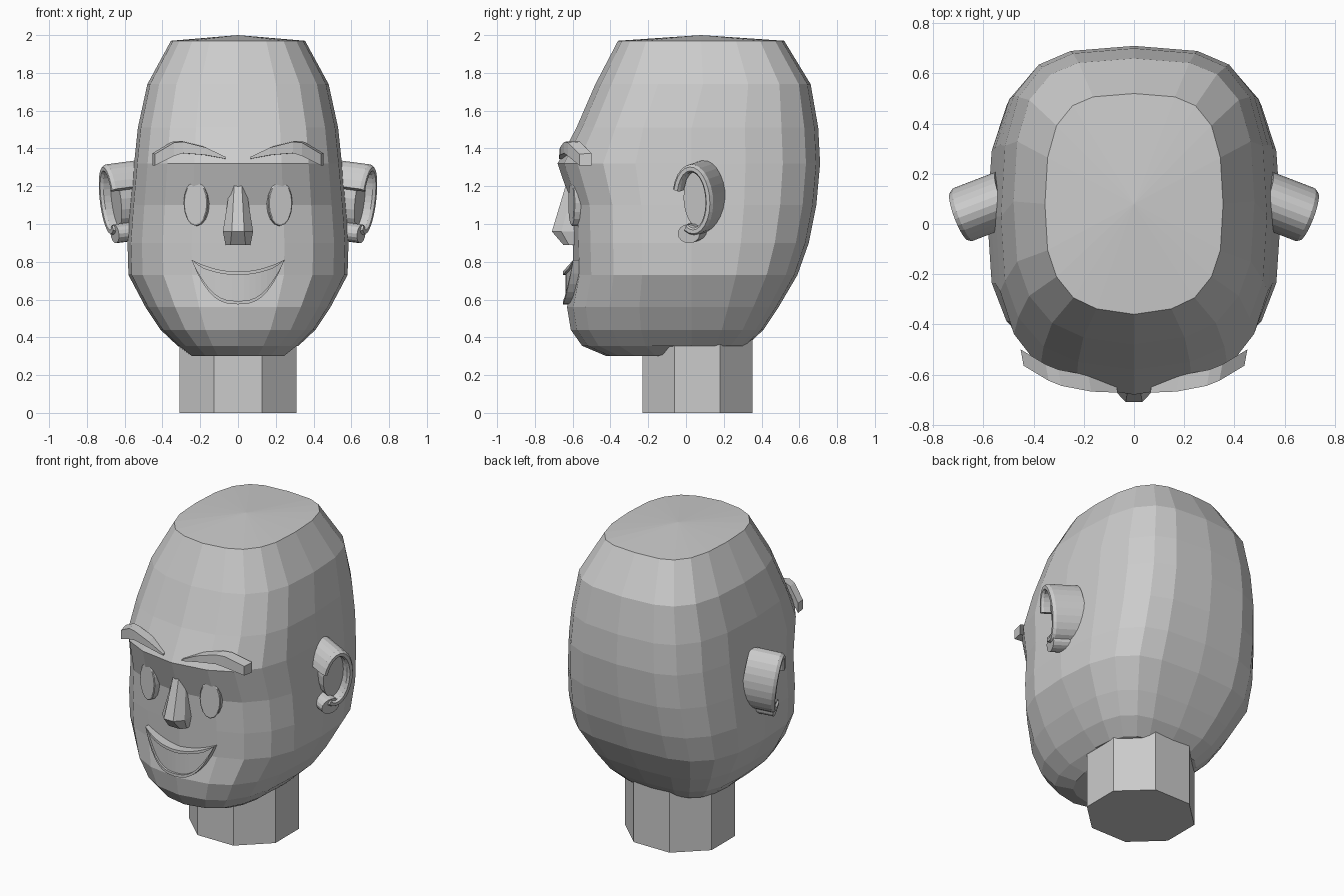
import bpy
import bmesh
from math import sin, cos, pi, radians
from mathutils import Matrix, Vector

if "Cube" in bpy.data.objects:
    bpy.data.objects.remove(bpy.data.objects["Cube"])

grey = bpy.data.materials.new("plain grey")
grey.use_nodes = True
grey.diffuse_color = (0.6, 0.6, 0.6, 1)
grey.node_tree.nodes["Principled BSDF"].inputs["Base Color"].default_value = (0.6, 0.6, 0.6, 1)


def loft(name, sections, tips=None, mirror=False):
    """Skin a row of equal closed sections; close the ends flat or with fan tips."""
    bm = bmesh.new()
    rows = [[bm.verts.new(p) for p in s] for s in sections]
    n = len(rows[0])
    for a, b in zip(rows, rows[1:]):
        for i in range(n):
            j = (i + 1) % n
            bm.faces.new((a[i], a[j], b[j], b[i]))
    for k, row in enumerate((rows[0], rows[-1])):
        if tips:
            tip = bm.verts.new(tips[k])
            for i in range(n):
                bm.faces.new((row[i], row[(i + 1) % n], tip))
        else:
            bm.faces.new(row)
    bmesh.ops.remove_doubles(bm, verts=bm.verts, dist=0.0005)
    bmesh.ops.recalc_face_normals(bm, faces=bm.faces)
    mesh = bpy.data.meshes.new(name)
    bm.to_mesh(mesh)
    bm.free()
    mesh.materials.append(grey)
    obj = bpy.data.objects.new(name, mesh)
    bpy.context.collection.objects.link(obj)
    if mirror:
        obj.modifiers.new("mirror", 'MIRROR').use_mirror_merge = False
    return obj


# Head: rounded-box outline scaled per level (z, half width, front y, back y)
half = [(0, 1), (.46, .97), (.69, .89), (.87, .71), (.97, .42), (1, 0),
        (.97, -.42), (.87, -.66), (.68, -.85), (.42, -.95), (0, -1)]
outline = half + [(-x, y) for x, y in half[-2:0:-1]]
levels = [(.30, .25, -.42, .22), (.355, .32, -.55, .32), (.44, .41, -.61, .41),
          (.56, .49, -.63, .49), (.73, .58, -.595, .59), (.90, .585, -.60, .65),
          (1.10, .57, -.605, .69), (1.32, .55, -.68, .71), (1.51, .53, -.58, .70),
          (1.74, .48, -.48, .66), (1.97, .355, -.36, .52)]
rings = []
for z, w, front, back in levels:
    mid = (front + back) / 2 if z > 1.6 else .03
    ring = []
    for x, y in outline:
        py = mid + (y * (back - mid) if y > 0 else y * (mid - front))
        lift = .045 if z < .32 and py > -.1 else 0
        ring.append((x * w, py, z + lift))
    rings.append(ring)
loft("head", rings, tips=((0, -.1, .30), (0, .08, 2.0)))

# Neck: eight-sided column
angles = [(i + .5) * pi / 4 for i in range(8)]
loft("neck", [[(.335 * cos(a), .06 + .315 * sin(a), z) for a in angles] for z in (0, .5)])

# Nose: level slices (z, outer half width, inner half width, side y, front y)
slices = [(1.21, .04, .02, -.59, -.635), (.96, .08, .033, -.66, -.71), (.89, .066, .04, -.62, -.65)]
loft("nose", [[(-o, -.5, z), (-o, m, z), (-i, f, z), (i, f, z), (o, m, z), (o, -.5, z)]
              for z, o, i, m, f in slices])

# Eyes: flat ovals turned slightly outward
turn = Matrix.Rotation(radians(14), 4, 'Z')
eye = []
for size, depth in ((1, .1), (1, .004), (.93, 0)):
    eye.append([turn @ Vector((.066 * size * cos(a), depth, .12 * size * sin(a)))
                + Vector((.225, -.608, 1.11)) for a in [i * pi / 8 for i in range(16)]])
loft("eyes", eye, mirror=True)

# Eyebrows: arched bars (x, front y, top z, bottom z)
brow = [(.065, -.672, 1.355, 1.345), (.17, -.668, 1.405, 1.365), (.29, -.645, 1.435, 1.375),
        (.34, -.625, 1.43, 1.36), (.44, -.565, 1.37, 1.31)]
loft("eyebrows", [[(x, f, b), (x, f, t), (x + .012, f + .065, t + .005), (x + .012, f + .065, b)]
                  for x, f, t, b in brow], mirror=True)

# Mouth: smiling crescent with raised lips around a sunken middle
smile = []
for i in range(-8, 9):
    s = abs(i) / 8
    x, front = .245 * i / 8, -.652 + .055 * s * s
    top, low = .748 + .062 * s * s, .575 + .233 * s ** 2.7
    lip = min(.018, (top - low) * .2)
    smile.append([(x, -.52, top), (x, front, top), (x, front, top - lip),
                  (x, front + .014, top - lip), (x, front + .014, low + lip),
                  (x, front, low + lip), (x, front, low), (x, -.52, low)])
loft("mouth", smile)

# Ears: open rim, inner bowl and lobe, in a frame tilted forward and out
ear_frame = (Matrix.Translation((.695, .03, 1.125)) @ Matrix.Rotation(radians(-21), 4, 'Z')
             @ Matrix.Rotation(radians(7), 4, 'Y'))


def ear_point(out, back, up):
    return ear_frame @ Vector((out, back, up))


rim_profile = [(0, -.2), (0, -.018), (.012, 0), (.032, 0), (.042, -.014), (.042, -.2)]
rim = []
for i in range(21):
    a = radians(-118 + 280 * i / 20)
    rim.append([ear_point(d, (.115 - t) * cos(a), (.19 - t) * sin(a)) for t, d in rim_profile])
loft("ear_rims", rim, mirror=True)


def ear_oval(name, back, up, rb, ru, depth):
    ring = [(back + rb * cos(i * pi / 8), up + ru * sin(i * pi / 8)) for i in range(16)]
    loft(name, [[ear_point(d, b, u) for b, u in ring] for d in (-.2, depth)], mirror=True)


ear_oval("ear_bowls", .005, 0, .072, .148, -.055)
ear_oval("ear_lobes", -.03, -.18, .062, .05, -.012)
